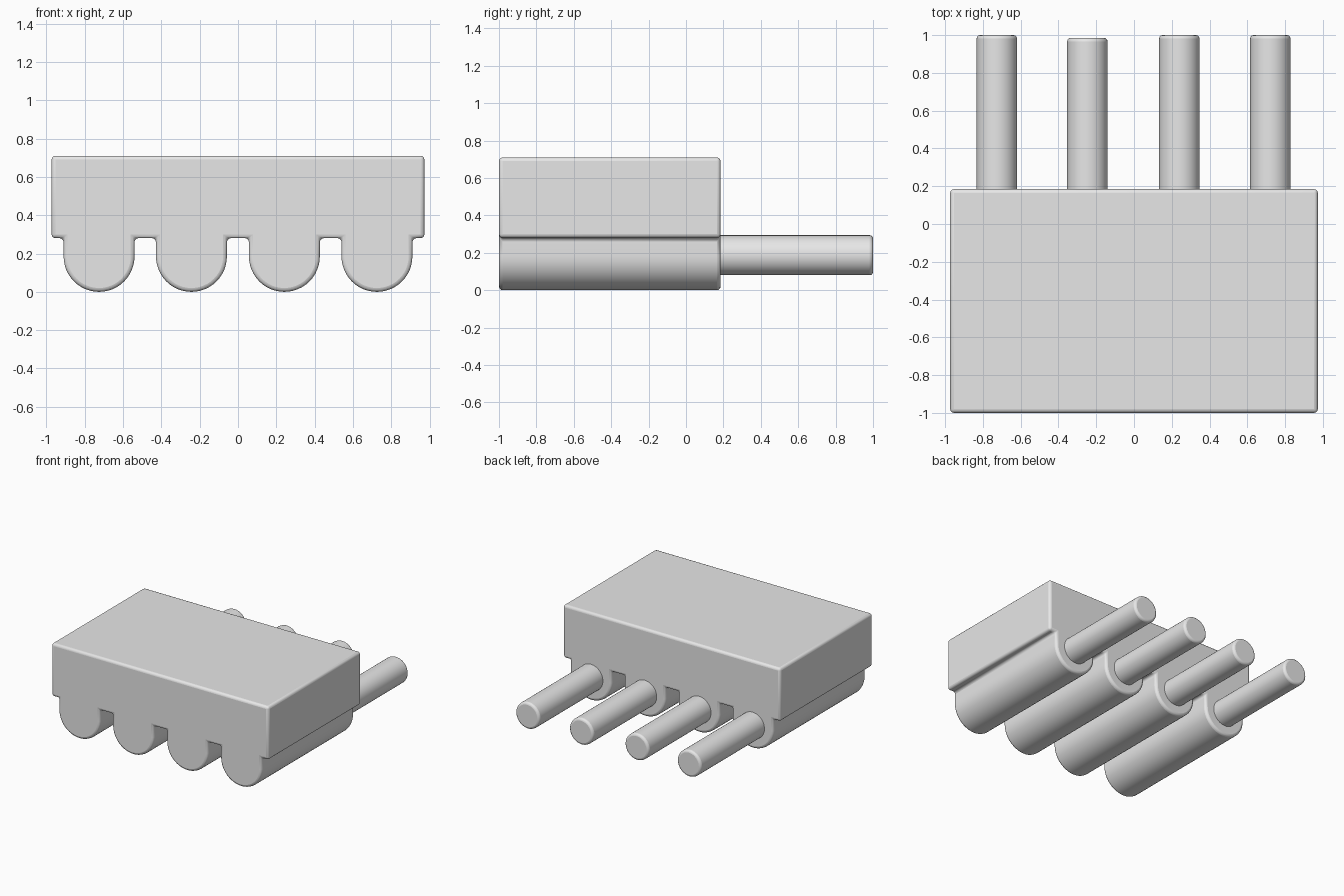
import bpy, bmesh, math
from mathutils import Matrix

default = bpy.data.objects.get("Cube")
if default:
    bpy.data.objects.remove(default, do_unlink=True)

grey = bpy.data.materials.new("light_grey")
grey.use_nodes = True
colour = (0.8, 0.8, 0.8, 1)
grey.diffuse_color = colour
grey.node_tree.nodes["Principled BSDF"].inputs["Base Color"].default_value = colour


def finish(name, bm, bevel):
    """Turn a bmesh into a smooth shaded object with rounded edges."""
    bmesh.ops.recalc_face_normals(bm, faces=bm.faces)
    mesh = bpy.data.meshes.new(name)
    bm.to_mesh(mesh)
    bm.free()
    mesh.materials.append(grey)
    obj = bpy.data.objects.new(name, mesh)
    bpy.context.collection.objects.link(obj)
    mod = obj.modifiers.new("rounded_edges", 'BEVEL')
    mod.width = bevel
    mod.segments = 3
    mod.limit_method = 'ANGLE'
    mod.angle_limit = math.radians(40)
    mod.use_clamp_overlap = False
    bpy.ops.object.select_all(action='DESELECT')
    obj.select_set(True)
    bpy.context.view_layer.objects.active = obj
    bpy.ops.object.shade_smooth_by_angle(angle=math.radians(35))
    return obj


HALF, TOP, LEDGE = 0.973, 0.71, 0.28
FRONT, BACK = -1.0, 0.185
RADIUS = 0.185
LOBES = (-0.725, -0.243, 0.242, 0.725)
STEPS = 24

# Body: block with four rounded ribs below, as one extruded profile
profile = [(HALF, TOP), (-HALF, TOP), (-HALF, LEDGE)]
for cx in LOBES:
    profile.append((cx - RADIUS, LEDGE))
    for i in range(STEPS + 1):
        a = math.pi + math.pi * i / STEPS
        profile.append((cx + RADIUS * math.cos(a), RADIUS + RADIUS * math.sin(a)))
    profile.append((cx + RADIUS, LEDGE))
profile.append((HALF, LEDGE))

bm = bmesh.new()
face = bm.faces.new([bm.verts.new((x, FRONT, z)) for x, z in profile])
ext = bmesh.ops.extrude_face_region(bm, geom=[face])
bmesh.ops.translate(bm, vec=(0, BACK - FRONT, 0),
                    verts=[v for v in ext["geom"] if isinstance(v, bmesh.types.BMVert)])
finish("body", bm, 0.02)

# Pins: round rods leaving the back of each rib
PIN_START = 0.1
for i, (cx, end) in enumerate(zip((-0.726, -0.247, 0.24, 0.722), (1, 0.985, 1, 1))):
    length = end - PIN_START
    bm = bmesh.new()
    bmesh.ops.create_cone(
        bm, cap_ends=True, segments=40, radius1=0.107, radius2=0.107, depth=length,
        matrix=Matrix.Translation((cx, PIN_START + length / 2, 0.187))
        @ Matrix.Rotation(math.pi / 2, 4, 'X'))
    finish(f"pin_{i + 1}", bm, 0.018)
